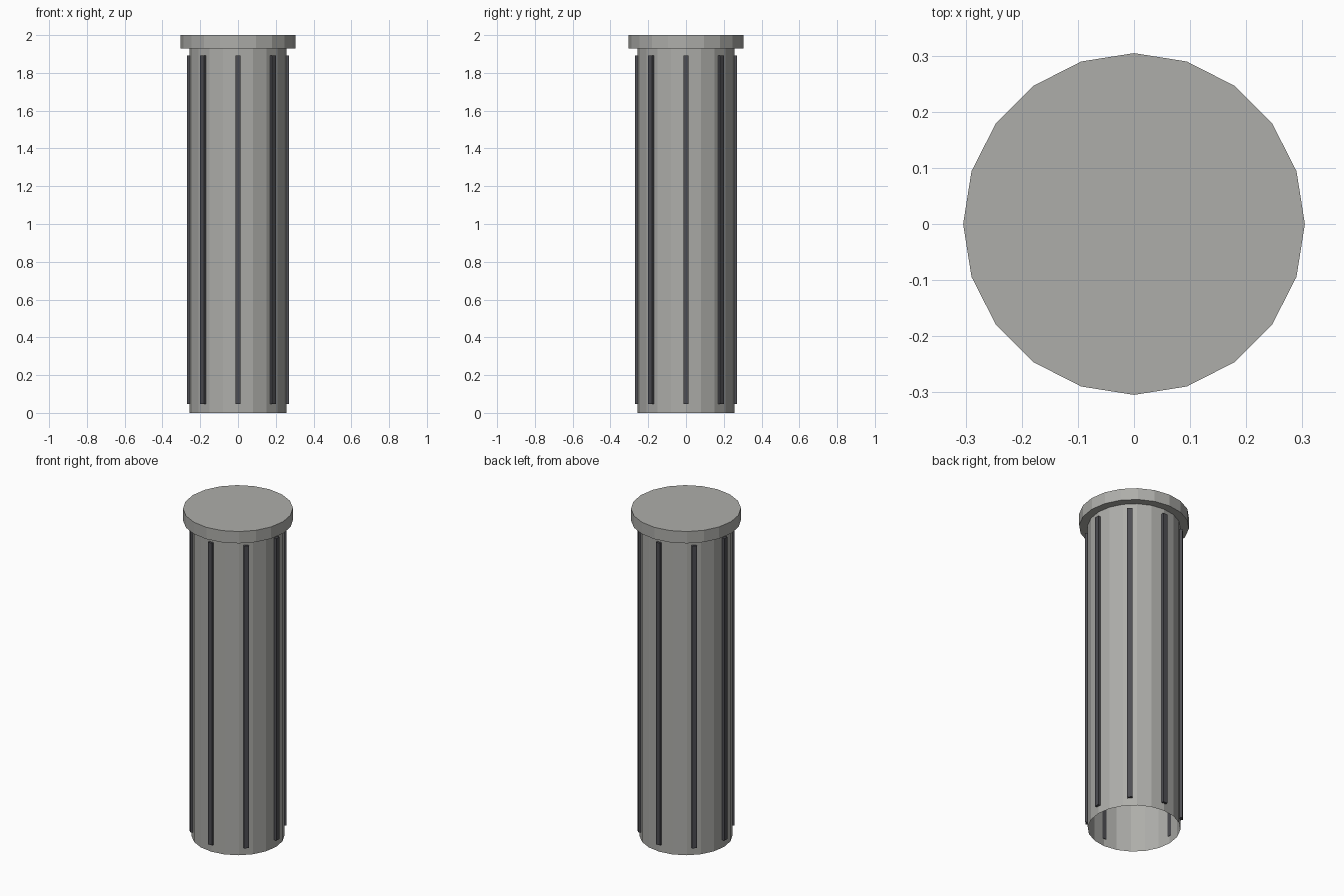
import bpy, bmesh, math
from mathutils import Matrix

if "Cube" in bpy.data.objects:
    bpy.data.objects.remove(bpy.data.objects["Cube"])

SIDES = 20


def material(name, rgb):
    m = bpy.data.materials.new(name)
    m.diffuse_color = (*rgb, 1)
    m.use_nodes = True
    m.node_tree.nodes["Principled BSDF"].inputs["Base Color"].default_value = m.diffuse_color
    return m


STONE = material("warm grey", (0.42, 0.42, 0.40))
DARK = material("dark grey", (0.075, 0.075, 0.085))


def add_object(name, bm, mat):
    mesh = bpy.data.meshes.new(name)
    bm.to_mesh(mesh)
    bm.free()
    mesh.materials.append(mat)
    obj = bpy.data.objects.new(name, mesh)
    bpy.context.collection.objects.link(obj)
    return obj


def cylinder(name, radius, z0, z1, mat, capped):
    bm = bmesh.new()
    # rotated so that a corner lies on each axis
    ring = [(radius * math.cos(2 * math.pi * i / SIDES),
             radius * math.sin(2 * math.pi * i / SIDES)) for i in range(SIDES)]
    low = [bm.verts.new((x, y, z0)) for x, y in ring]
    high = [bm.verts.new((x, y, z1)) for x, y in ring]
    for i in range(SIDES):
        j = (i + 1) % SIDES
        bm.faces.new((low[i], low[j], high[j], high[i]))
    if capped:
        bm.faces.new(high)
        bm.faces.new(low[::-1])
    return add_object(name, bm, mat)


# Open-bottomed shaft and the wider cap
cylinder("column_shaft", 0.257, 0, 1.928, STONE, False)
cylinder("column_cap", 0.3045, 1.928, 2.0, STONE, True)

# Eight thin vertical ribs around the shaft
R_IN, R_OUT, WIDTH, Z0, Z1 = 0.2543, 0.27, 0.028, 0.047, 1.893
for k in range(8):
    bm = bmesh.new()
    place = (Matrix.Rotation(k * math.pi / 4, 4, 'Z')
             @ Matrix.Translation(((R_IN + R_OUT) / 2, 0, (Z0 + Z1) / 2))
             @ Matrix.Diagonal((R_OUT - R_IN, WIDTH, Z1 - Z0, 1)))
    bmesh.ops.create_cube(bm, size=1, matrix=place)
    add_object(f"rib_{k + 1}", bm, DARK)
